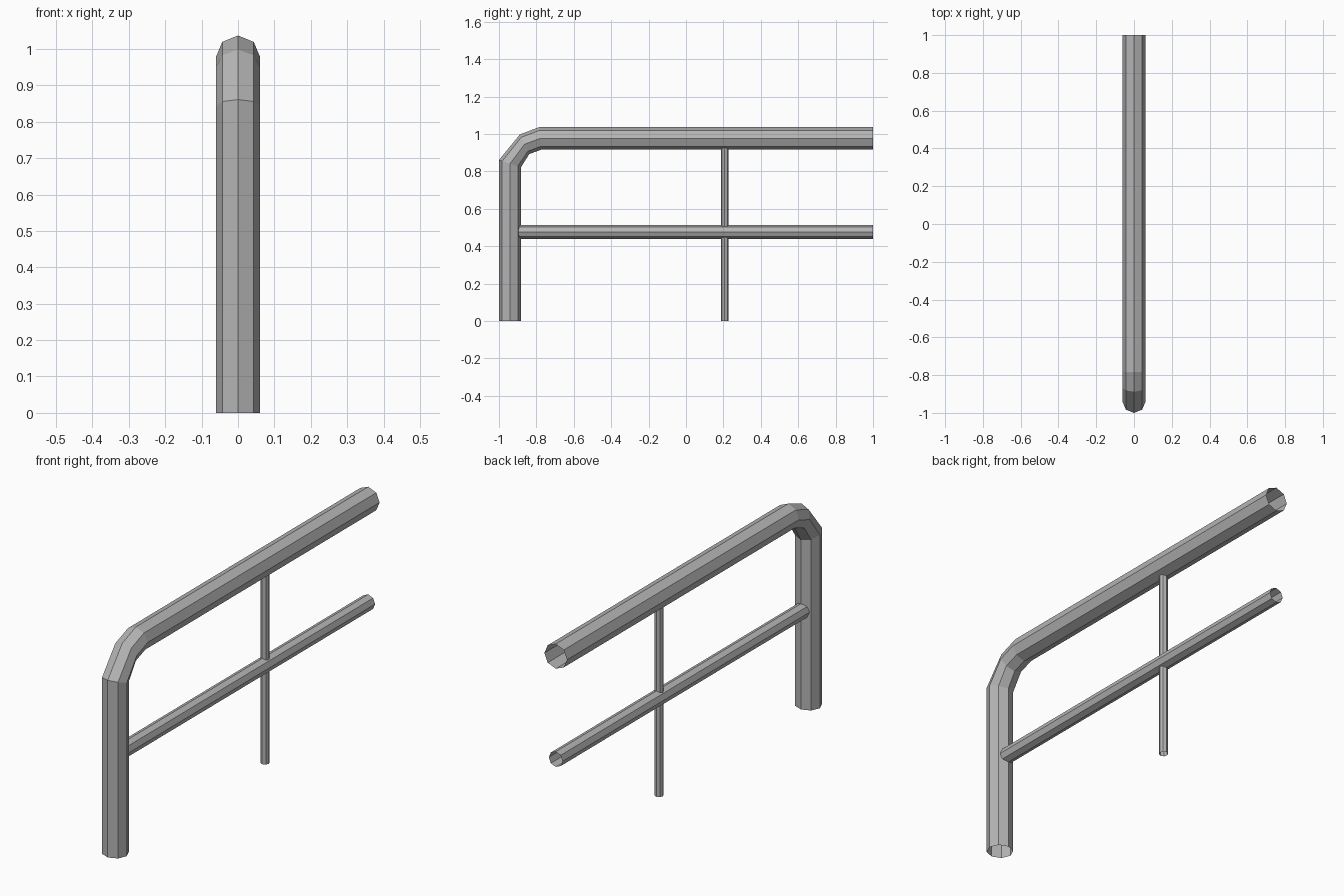
import bpy, bmesh, math

if "Cube" in bpy.data.objects:
    bpy.data.objects.remove(bpy.data.objects["Cube"])

SIDES = 8

# Dark grey metal
metal = bpy.data.materials.new("dark_grey_metal")
metal.diffuse_color = (0.46, 0.46, 0.46, 1)
metal.use_nodes = True
metal.node_tree.nodes["Principled BSDF"].inputs["Base Color"].default_value = metal.diffuse_color


def tube(name, rings, rx):
    """Open octagonal tube lofted through rings given as (outer y,z, inner y,z)."""
    bm = bmesh.new()
    loops = []
    for oy, oz, iy, iz in rings:
        cy, cz, hy, hz = (oy + iy) / 2, (oz + iz) / 2, (oy - iy) / 2, (oz - iz) / 2
        loop = []
        for i in range(SIDES):
            a = 2 * math.pi * i / SIDES
            c = math.cos(a)
            loop.append(bm.verts.new((rx * math.sin(a), cy + hy * c, cz + hz * c)))
        loops.append(loop)
    for a, b in zip(loops, loops[1:]):
        for i in range(SIDES):
            j = (i + 1) % SIDES
            bm.faces.new((a[i], a[j], b[j], b[i]))
    bmesh.ops.recalc_face_normals(bm, faces=bm.faces)
    mesh = bpy.data.meshes.new(name)
    bm.to_mesh(mesh)
    bm.free()
    mesh.materials.append(metal)
    obj = bpy.data.objects.new(name, mesh)
    bpy.context.collection.objects.link(obj)
    return obj


# Main handrail: end post, three-step bend and top rail in one tube
tube("handrail", [
    (-1.0, 0.0, -0.882, 0.0),
    (-1.0, 0.861, -0.882, 0.823),
    (-0.888, 0.998, -0.838, 0.893),
    (-0.785, 1.037, -0.772, 0.917),
    (1.0, 1.037, 1.0, 0.917),
], 0.061)

# Middle rail
tube("middle_rail", [(y, 0.514, y, 0.440) for y in (-0.895, 1.0)], 0.037)

# Thin upright
tube("thin_upright", [(0.186, z, 0.228, z) for z in (0.0, 0.925)], 0.021)
